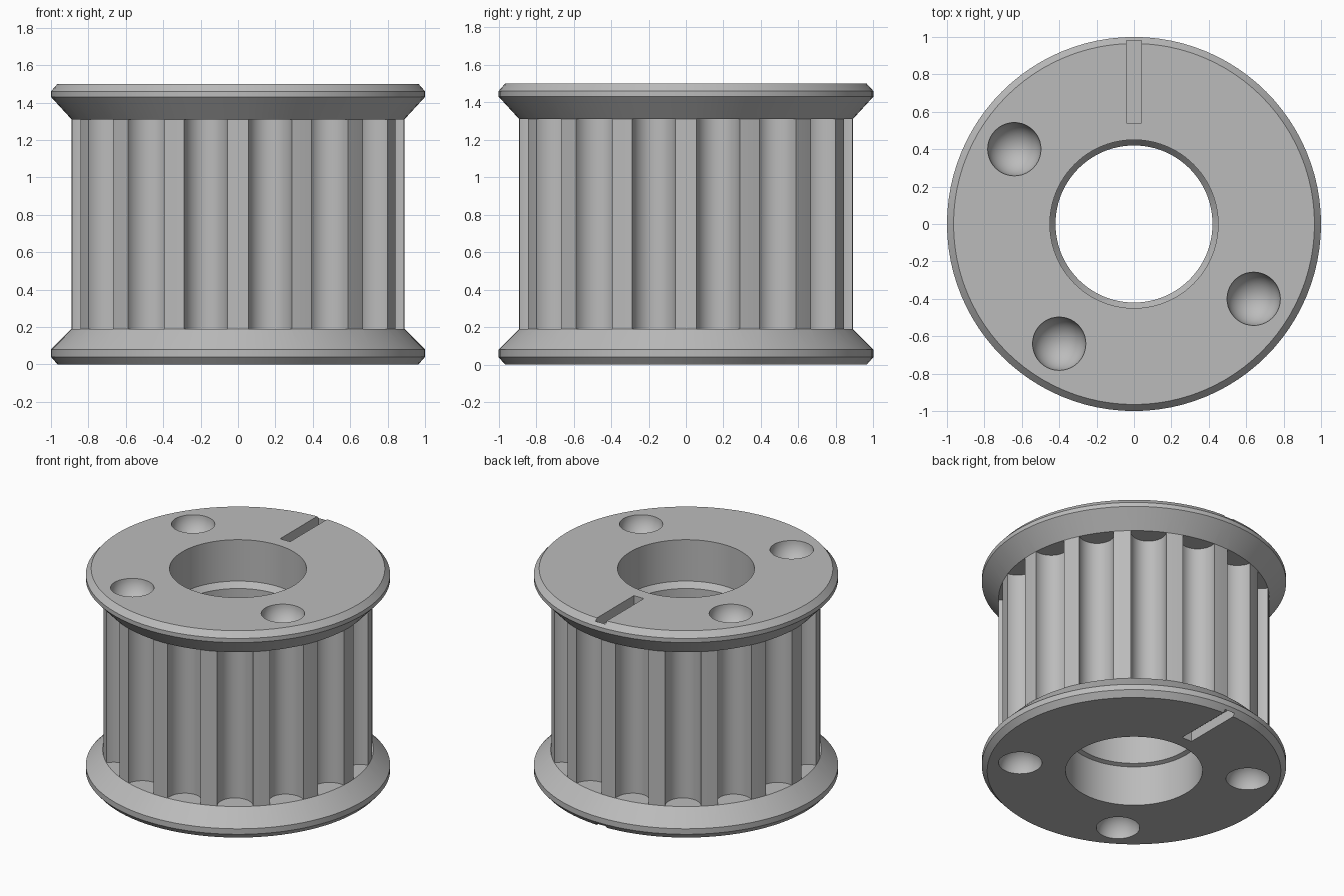
import bpy, bmesh, math
from mathutils import Matrix, Vector

cube = bpy.data.objects.get("Cube")
if cube:
    bpy.data.objects.remove(cube, do_unlink=True)

HEIGHT = 1.5
TEETH = 16
SEGMENTS = 96


def make_object(name, bm):
    bmesh.ops.recalc_face_normals(bm, faces=bm.faces)
    mesh = bpy.data.meshes.new(name)
    bm.to_mesh(mesh)
    bm.free()
    obj = bpy.data.objects.new(name, mesh)
    bpy.context.collection.objects.link(obj)
    return obj


def lathe(bm, profile):
    """Revolve a closed (radius, height) profile round the z axis."""
    rings = []
    for i in range(SEGMENTS):
        a = math.tau * i / SEGMENTS
        rings.append([bm.verts.new((r * math.cos(a), r * math.sin(a), z)) for r, z in profile])
    n = len(profile)
    for i in range(SEGMENTS):
        p, q = rings[i], rings[(i + 1) % SEGMENTS]
        for j in range(n):
            k = (j + 1) % n
            bm.faces.new((p[j], q[j], q[k], p[k]))


# Pulley body: two bevelled flanges, core and stepped bore
outer = [(0.965, 0), (1, 0.04), (1, 0.08), (0.89, 0.19),
         (0.89, 1.31), (1, 1.43), (1, 1.46), (0.965, HEIGHT)]
bore = [(0.45, HEIGHT), (0.45, 1.2), (0.42, 1.16), (0.42, 0.3), (0.45, 0.29), (0.45, 0)]
bm = bmesh.new()
lathe(bm, outer + bore)
pulley = make_object("toothed_pulley", bm)

# Cutter: rounded grooves between the teeth
bm = bmesh.new()
for i in range(TEETH):
    a = math.tau * (i + 0.5) / TEETH
    place = (Matrix.Rotation(a, 4, 'Z') @ Matrix.Translation((0.882, 0, HEIGHT / 2))
             @ Matrix.Diagonal((0.127, 0.118, 1, 1)))
    bmesh.ops.create_cone(bm, cap_ends=True, segments=40, radius1=1, radius2=1,
                          depth=1.12, matrix=place)

# Cutter: round dimples and a radial key slot in both end faces
for z in (-0.004, HEIGHT + 0.004):
    for x, y in ((-0.64, 0.4), (0.64, -0.4), (-0.4, -0.64)):
        bmesh.ops.create_uvsphere(bm, u_segments=40, v_segments=20, radius=0.143,
                                  matrix=Matrix.Translation((x, y, z)))
    bmesh.ops.create_cube(bm, size=1, matrix=Matrix.Translation((0, 0.76, z))
                          @ Matrix.Diagonal((0.08, 0.44, 0.15, 1)))
cutter = make_object("groove_cutter", bm)
cutter.hide_render = True

# Cut the body and bake the result
cut = pulley.modifiers.new("cut", 'BOOLEAN')
cut.operation = 'DIFFERENCE'
cut.solver = 'EXACT'
cut.object = cutter
graph = bpy.context.evaluated_depsgraph_get()
baked = bpy.data.meshes.new_from_object(pulley.evaluated_get(graph))
pulley.modifiers.clear()
pulley.data = baked
bpy.data.objects.remove(cutter, do_unlink=True)

# Plain grey metal
grey = bpy.data.materials.new("light_grey")
grey.use_nodes = True
colour = (0.5, 0.5, 0.5, 1)
grey.diffuse_color = colour
grey.node_tree.nodes["Principled BSDF"].inputs["Base Color"].default_value = colour
baked.materials.clear()
baked.materials.append(grey)

bpy.ops.object.select_all(action='DESELECT')
pulley.select_set(True)
bpy.context.view_layer.objects.active = pulley
bpy.ops.object.shade_smooth_by_angle(angle=math.radians(25))
